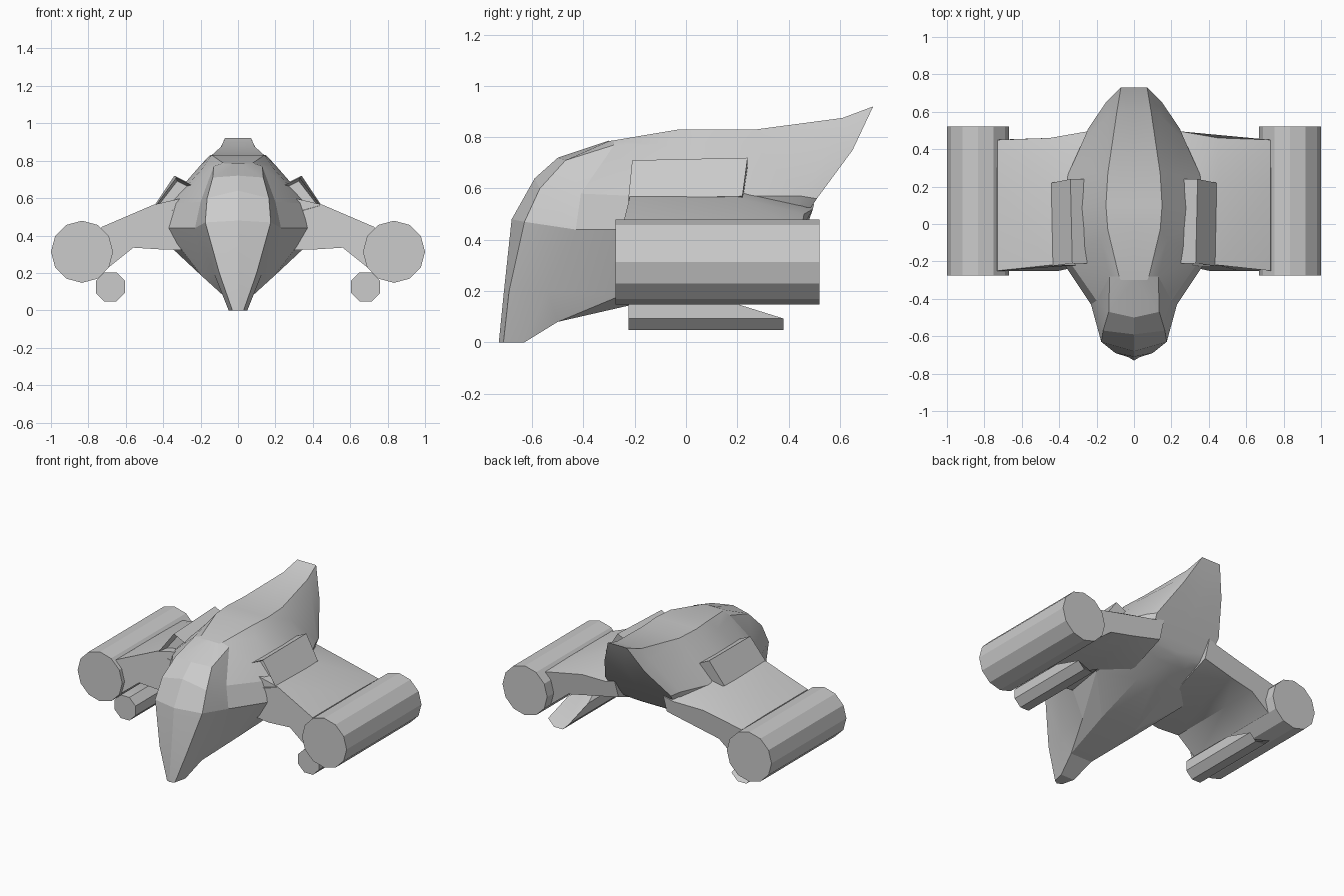
import bpy, bmesh, math

if "Cube" in bpy.data.objects:
    bpy.data.objects.remove(bpy.data.objects["Cube"])

def finish(name, bm, smooth=None):
    bmesh.ops.remove_doubles(bm, verts=bm.verts, dist=0.001)
    bmesh.ops.dissolve_degenerate(bm, dist=0.0005, edges=bm.edges)
    bmesh.ops.recalc_face_normals(bm, faces=bm.faces)
    me = bpy.data.meshes.new(name)
    bm.to_mesh(me)
    bm.free()
    ob = bpy.data.objects.new(name, me)
    bpy.context.collection.objects.link(ob)
    if smooth:
        bpy.ops.object.select_all(action='DESELECT')
        bpy.context.view_layer.objects.active = ob
        ob.select_set(True)
        bpy.ops.object.shade_smooth_by_angle(angle=math.radians(smooth))
    return ob

def mirror_x(ob):
    m = ob.modifiers.new("mirror", 'MIRROR')
    m.use_mirror_merge = False

def loft(bm, rows, closed=False):
    vr = [[bm.verts.new(p) for p in r] for r in rows]
    for a, b in zip(vr, vr[1:]):
        n = len(a)
        for i in range(n if closed else n - 1):
            j = (i + 1) % n
            bm.faces.new((a[i], a[j], b[j], b[i]))
    return vr

# hull: half rings (top to keel) running from nose panel to tail panel
nose_line = [(0, -.30, .787), (0, -.50, .72), (0, -.59, .64), (0, -.68, .48), (0, -.71, .2), (0, -.73, 0)]
rings = [
    [(.07, -.30, .785), (.135, -.47, .71), (.165, -.57, .60), (.175, -.63, .47), (.10, -.69, .2), (.03, -.712, 0)],
    [(.08, -.28, .788), (.13, -.28, .77), (.20, -.41, .58), (.23, -.43, .44), (.13, -.54, .2), (.05, -.63, 0)],
    [(.14, -.03, .83), (.18, -.08, .77), (.36, -.18, .57), (.39, -.19, .44), (.19, -.26, .18), (.08, -.50, .08)],
    [(.15, .10, .83), (.21, .10, .765), (.38, .06, .57), (.405, .06, .45), (.34, .05, .32), (.13, -.15, .16)],
    [(.14, .27, .83), (.20, .27, .765), (.36, .25, .57), (.37, .25, .45), (.30, .20, .35), (.12, .18, .29)],
    [(.09, .61, .875), (.14, .58, .80), (.27, .45, .57), (.26, .42, .46), (.22, .37, .40), (.11, .34, .37)],
    [(.07, .73, .92), (.15, .65, .75), (.245, .51, .56), (.23, .45, .47), (.20, .41, .42), (.11, .39, .40)],
]
rows = [[nose_line[0]] + nose_line + [nose_line[-1]]]
for r in rings:
    rows.append([(0,) + r[0][1:]] + r + [(0,) + r[-1][1:]])
rows.append([(0, y, z) for x, y, z in rows[-1]])
bm = bmesh.new()
for s in (1, -1):
    loft(bm, [[(s * x, y, z) for x, y, z in r] for r in rows])
finish("hull", bm, 16)

def prism(name, rows, mouth=None, smooth=25):
    """Capped loft of closed sections; mouth recesses the front cap."""
    bm = bmesh.new()
    vr = loft(bm, rows, True)
    front = bm.faces.new(vr[0])
    bm.faces.new(vr[-1])
    bmesh.ops.recalc_face_normals(bm, faces=bm.faces)
    if mouth:
        bmesh.ops.inset_region(bm, faces=[front], thickness=mouth)
        bmesh.ops.translate(bm, verts=list(front.verts), vec=(0, .06, 0))
    mirror_x(finish(name, bm, smooth))

# drooping wings with a raised, flared trailing root
front = [(.18, -.22, .60), (.30, -.22, .60), (.45, -.22, .565), (.73, -.25, .445), (.76, -.25, .28),
         (.71, -.25, .215), (.56, -.25, .335), (.40, -.25, .325), (.18, -.2, .32)]
mid = [(x, .2, z) for x, y, z in front]
rear = [(.18, .50, .54), (.25, .495, .52), (.45, .46, .50), (.73, .45, .44), (.76, .45, .28),
        (.71, .45, .215), (.56, .45, .335), (.40, .45, .37), (.18, .46, .42)]
prism("wing", [front, mid, rear], smooth=35)

# air intakes on the shoulders
prism("air_intake", [
    [(.25, -.21, .67), (.33, -.21, .71), (.44, -.225, .56), (.30, -.225, .52)],
    [(.26, .24, .68), (.34, .24, .72), (.44, .22, .57), (.30, .22, .52)]], .02)

def ring(cx, cz, r, y, n, off=0):
    return [(cx + r * math.cos(off + i * 2 * math.pi / n), y,
             cz + r * math.sin(off + i * 2 * math.pi / n)) for i in range(n)]

# twelve-sided engine nacelles
prism("engine_nacelle", [ring(.834, .313, .166, y, 12) for y in (-.275, .52)])

# guns under the wings, upper rear cut on a slope
muzzle = ring(.682, .125, .084, -.225, 8, math.pi / 8)
back = [(x, .38 - max(0, z - .1) * 3.6, z) for x, y, z in muzzle]
prism("under_wing_gun", [muzzle, back])
